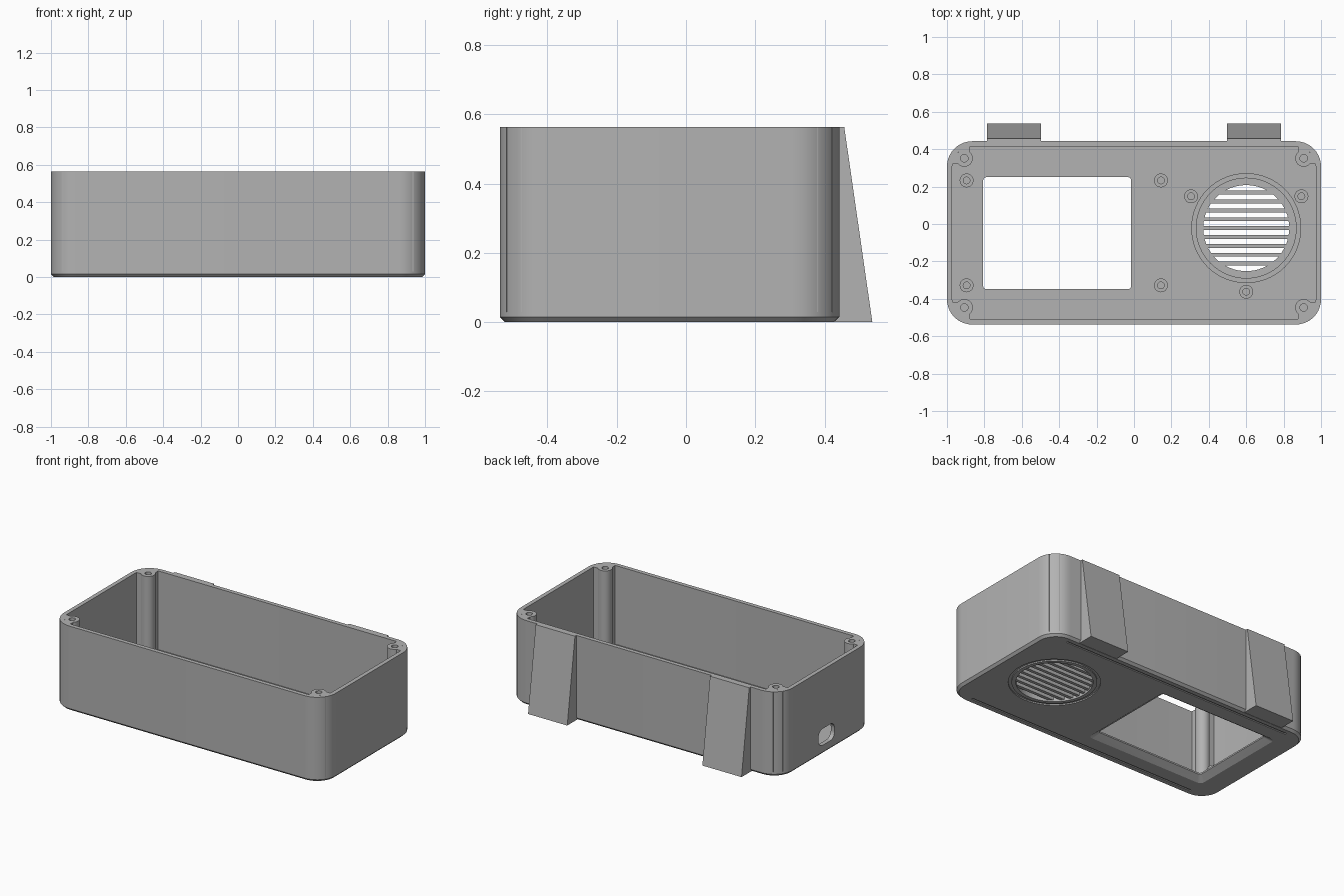
import bpy, bmesh
from math import cos, sin, pi, sqrt
from mathutils import Matrix

if "Cube" in bpy.data.objects:
    bpy.data.objects.remove(bpy.data.objects["Cube"])

grey = bpy.data.materials.new("light_grey_plastic")
colour = (0.45, 0.45, 0.45, 1)
grey.diffuse_color = colour
grey.use_nodes = True
grey.node_tree.nodes["Principled BSDF"].inputs["Base Color"].default_value = colour

TOP, FLOOR, WALL = 0.563, 0.04, 0.028
CY, HY, RADIUS = -0.0475, 0.49, 0.135      # body centre, half depth, corner radius
GX, GY, GR = 0.6, -0.022, 0.23             # grille centre and radius


def rounded(hx, hy, r, cx=0, cy=0, steps=10):
    """Outline of a rounded rectangle."""
    pts = []
    for k, (sx, sy) in enumerate([(1, 1), (-1, 1), (-1, -1), (1, -1)]):
        for i in range(steps + 1):
            a = (k + i / steps) * pi / 2
            pts.append((cx + sx * (hx - r) + r * cos(a), cy + sy * (hy - r) + r * sin(a)))
    return pts


def circle(r, cx=0, cy=0, n=40):
    return [(cx + r * cos(2 * pi * i / n), cy + r * sin(2 * pi * i / n)) for i in range(n)]


def loft(name, rings, closed=False):
    """Skin a list of (outline, height) rings, capped or closed on itself."""
    bm = bmesh.new()
    loops = [[bm.verts.new((x, y, z)) for x, y in outline] for outline, z in rings]
    pairs = list(zip(loops, loops[1:]))
    if closed:
        pairs.append((loops[-1], loops[0]))
    else:
        bm.faces.new(loops[0][::-1])
        bm.faces.new(loops[-1])
    for a, b in pairs:
        for i in range(len(a)):
            j = (i + 1) % len(a)
            bm.faces.new((a[i], a[j], b[j], b[i]))
    bmesh.ops.recalc_face_normals(bm, faces=bm.faces)
    mesh = bpy.data.meshes.new(name)
    bm.to_mesh(mesh)
    bm.free()
    mesh.materials.append(grey)
    obj = bpy.data.objects.new(name, mesh)
    bpy.context.collection.objects.link(obj)
    return obj


def block(name, x0, x1, y0, y1, z0, z1):
    outline = [(x0, y0), (x1, y0), (x1, y1), (x0, y1)]
    return loft(name, [(outline, z0), (outline, z1)])


def combine(target, tool, operation):
    """Apply a boolean and discard the tool."""
    tool.hide_render = True
    mod = target.modifiers.new("cut", "BOOLEAN")
    mod.operation, mod.solver, mod.object = operation, "EXACT", tool
    bpy.context.view_layer.objects.active = target
    bpy.ops.object.modifier_apply(modifier=mod.name)
    bpy.data.objects.remove(tool)


def smooth(obj):
    bpy.ops.object.select_all(action="DESELECT")
    obj.select_set(True)
    bpy.context.view_layer.objects.active = obj
    bpy.ops.object.shade_smooth_by_angle(angle=0.5)


def body_outline(inset):
    return rounded(1 - inset, HY - inset, RADIUS - inset, 0, CY)


# Open-topped case with a chamfered lower edge
case = loft("case", [
    (body_outline(0.015), 0), (body_outline(0), 0.015), (body_outline(0), TOP),
    (body_outline(WALL), TOP), (body_outline(WALL), FLOOR)])

# Corner screw bosses webbed into the walls
for sx in (-1, 1):
    for sy in (-1, 1):
        bx, by = sx * 0.907, CY + sy * 0.399
        combine(case, loft("boss", [(circle(0.045, bx, by), FLOOR - 0.01),
                                    (circle(0.045, bx, by), TOP)]), "UNION")
        xs = sorted((bx, bx + sx * 0.072))
        ys = sorted((by, by + sy * 0.072))
        combine(case, block("web", *xs, by - 0.03, by + 0.03, FLOOR - 0.01, TOP), "UNION")
        combine(case, block("web", bx - 0.03, bx + 0.03, *ys, FLOOR - 0.01, TOP), "UNION")
        combine(case, loft("screw_hole", [(circle(0.02, bx, by, 24), TOP - 0.2),
                                          (circle(0.02, bx, by, 24), TOP + 0.1)]), "DIFFERENCE")

# Screen window, flared towards the underside
def window(grow):
    return rounded(0.395 + grow, 0.299 + grow, 0.015 + grow / 3, -0.411, -0.049, 5)


combine(case, loft("window_cutter", [(window(0.042), -0.05), (window(0.042), 0),
                                     (window(0), 0.03), (window(0), 0.2)]), "DIFFERENCE")

# Speaker opening and the shallow ring groove around it
combine(case, loft("speaker_cutter", [(circle(GR, GX, GY, 64), -0.05),
                                      (circle(GR, GX, GY, 64), 0.2)]), "DIFFERENCE")
outer, inner = circle(0.275, GX, GY, 64), circle(0.255, GX, GY, 64)
combine(case, loft("ring_cutter", [(outer, -0.02), (outer, 0.008), (inner, 0.008),
                                   (inner, -0.02)], closed=True), "DIFFERENCE")

# Long decorative grooves on the underside
for sy in (-1, 1):
    gy = CY + sy * 0.44
    combine(case, block("groove_cutter", -0.85, 0.85, gy - 0.006, gy + 0.006, -0.02, 0.006),
            "DIFFERENCE")

# Cable port through the side wall
port_outline = rounded(0.055, 0.085, 0.045)
port = loft("port_cutter", [(port_outline, -0.08), (port_outline, 0.08)])
port.data.transform(Matrix.Translation((-1, -0.048, 0.116)) @ Matrix.Rotation(pi / 2, 4, "Y"))
combine(case, port, "DIFFERENCE")
smooth(case)

# Horizontal grille slats
for i in range(-4, 5):
    y = GY + i * 0.0475
    half = sqrt(GR ** 2 - (i * 0.0475) ** 2) + 0.015
    block("grille_slat", GX - half, GX + half, y - 0.0105, y + 0.0105, 0.01, FLOOR - 0.002)

# Raised collar that seats the speaker
outer, inner = circle(0.294, GX, GY, 64), circle(0.267, GX, GY, 64)
smooth(loft("speaker_collar", [(outer, FLOOR - 0.01), (outer, 0.08), (inner, 0.08),
                               (inner, FLOOR - 0.01)], closed=True))


# Hollow standoffs for the screen and the speaker
def standoff(name, x, y):
    wide, bore = circle(0.037, x, y, 32), circle(0.018, x, y, 32)
    smooth(loft(name, [(wide, FLOOR - 0.01), (wide, 0.1), (bore, 0.1), (bore, FLOOR + 0.005)]))


for x in (-0.895, 0.144):
    for y in (0.233, -0.328):
        standoff("screen_standoff", x, y)
for x, y in ((GX - 0.295, 0.148), (GX + 0.295, 0.148), (GX, -0.362)):
    standoff("speaker_standoff", x, y)

# Tapered rear feet that tilt the case
for x in (-0.641, 0.641):
    def foot(depth):
        return [(x - 0.144, 0.43), (x + 0.144, 0.43), (x + 0.144, depth), (x - 0.144, depth)]
    loft("rear_foot", [(foot(0.538), 0), (foot(0.457), TOP)])
